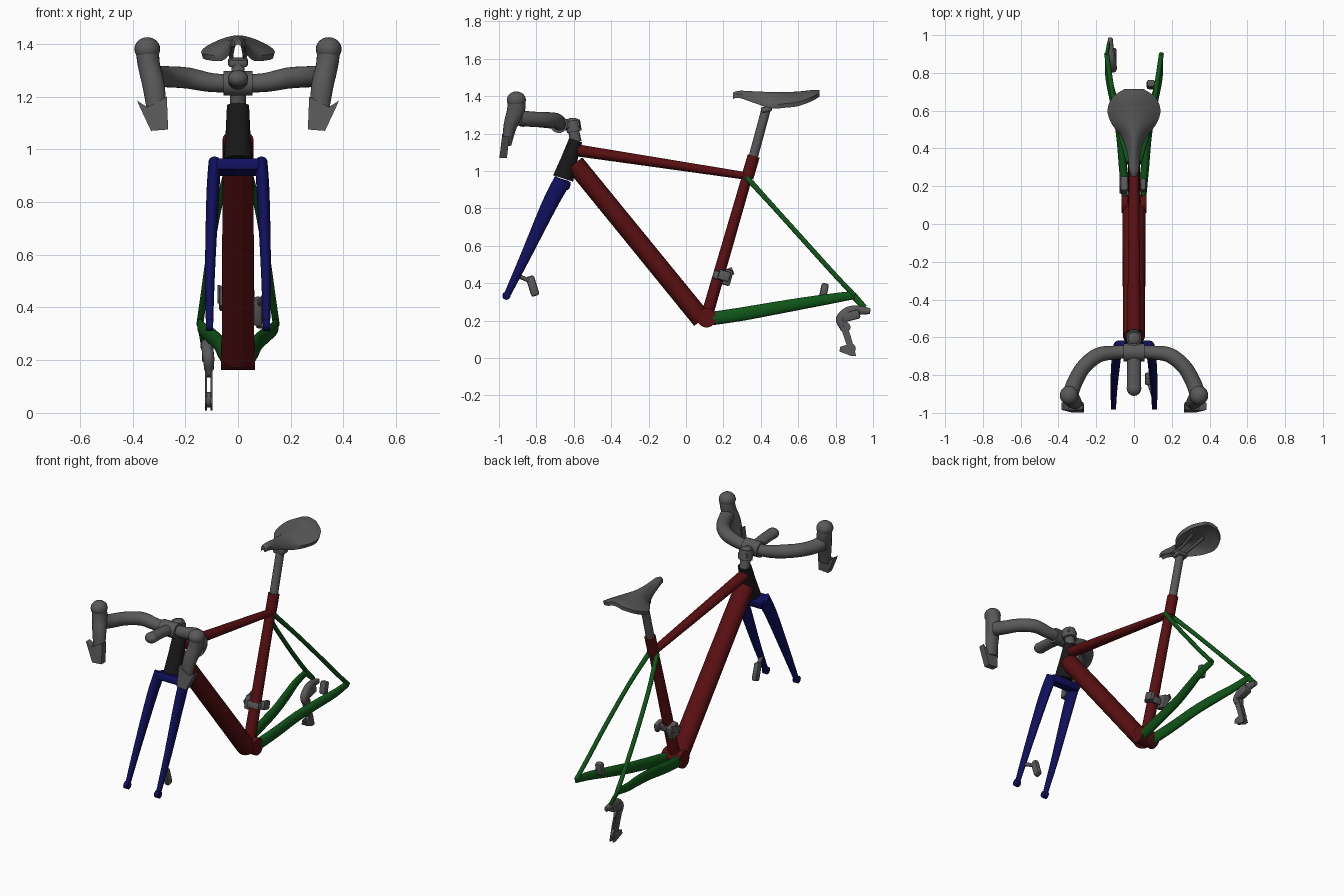
import bpy, bmesh, math
from mathutils import Vector, Matrix

cube = bpy.data.objects.get("Cube")
if cube:
    bpy.data.objects.remove(cube)


def material(name, rgb):
    m = bpy.data.materials.new(name)
    m.use_nodes = True
    m.diffuse_color = (*rgb, 1)
    m.node_tree.nodes["Principled BSDF"].inputs["Base Color"].default_value = (*rgb, 1)
    return m


GREY = material("grey", (0.1, 0.1, 0.1))
RED = material("dark red", (0.1, 0.005, 0.006))
BLUE = material("dark blue", (0.005, 0.005, 0.11))
GREEN = material("dark green", (0.005, 0.09, 0.009))
BLACK = material("black", (0.009, 0.009, 0.009))


def finish(name, bm, mat):
    bmesh.ops.recalc_face_normals(bm, faces=bm.faces)
    me = bpy.data.meshes.new(name)
    bm.to_mesh(me)
    bm.free()
    me.materials.append(mat)
    ob = bpy.data.objects.new(name, me)
    bpy.context.collection.objects.link(ob)
    bpy.ops.object.select_all(action='DESELECT')
    ob.select_set(True)
    bpy.context.view_layer.objects.active = ob
    bpy.ops.object.shade_smooth_by_angle(angle=math.radians(40))
    return ob


def loft(name, rings, mat):
    """Skin closed rings of equal length and cap both ends."""
    bm = bmesh.new()
    loops = [[bm.verts.new(p) for p in ring] for ring in rings]
    n = len(loops[0])
    for a, b in zip(loops, loops[1:]):
        for i in range(n):
            j = (i + 1) % n
            bm.faces.new((a[i], a[j], b[j], b[i]))
    bm.faces.new(loops[0])
    bm.faces.new(loops[-1])
    return finish(name, bm, mat)


def smooth(values, steps=6):
    """Catmull-Rom interpolation of a list of vectors."""
    v = [values[0]] + values + [values[-1]]
    out = []
    for a, b, c, d in zip(v, v[1:], v[2:], v[3:]):
        for k in range(steps):
            t = k / steps
            out.append(b + (c - a) * (t / 2) + (a * 2 - b * 5 + c * 4 - d) * (t * t / 2)
                       + (b * 3 - a - c * 3 + d) * (t ** 3 / 2))
    return out + [values[-1]]


def tube(name, path, mat, ref=(1, 0, 0), curved=False, sides=24):
    """Path entries: x, y, z, radius along ref, radius across it."""
    pts = [Vector(p) if len(p) == 5 else Vector((*p, p[-1])) for p in path]
    if curved:
        pts = smooth(pts)
    rings = []
    for i, p in enumerate(pts):
        t = (pts[min(i + 1, len(pts) - 1)] - pts[max(i - 1, 0)]).to_3d().normalized()
        u = Vector(ref)
        u = (u - t * u.dot(t)).normalized()
        w = t.cross(u)
        ang = [2 * math.pi * k / sides for k in range(sides)]
        rings.append([p.to_3d() + u * p[3] * math.cos(a) + w * p[4] * math.sin(a) for a in ang])
    return loft(name, rings, mat)


def block(name, loc, size, mat, tilt=0.0, bevel=0.01):
    bm = bmesh.new()
    bmesh.ops.create_cube(bm, size=1)
    bmesh.ops.scale(bm, vec=size, verts=bm.verts)
    bmesh.ops.bevel(bm, geom=bm.edges[:], offset=bevel, segments=2, affect='EDGES', profile=0.5)
    bmesh.ops.transform(bm, verts=bm.verts,
                        matrix=Matrix.Translation(loc) @ Matrix.Rotation(tilt, 4, 'X'))
    return finish(name, bm, mat)


def ball(name, loc, radii, mat):
    bm = bmesh.new()
    bmesh.ops.create_uvsphere(bm, u_segments=20, v_segments=12, radius=1)
    bmesh.ops.scale(bm, vec=radii, verts=bm.verts)
    bmesh.ops.translate(bm, vec=loc, verts=bm.verts)
    return finish(name, bm, mat)


# Main frame tubes
tube("head_tube", [(0, -.59, 1.165, .042, .036), (0, -.625, 1.06, .047, .044),
                   (0, -.657, .96, .054, .056)], BLACK)
tube("down_tube", [(0, -.595, 1.04, .058, .052), (0, .085, .205, .062, .053)], RED)
tube("top_tube", [(0, -.58, 1.11, .036, .032), (0, .33, .972, .026, .02)], RED)
tube("seat_tube", [(0, .11, .22, .036, .032), (0, .33, .98, .03, .028)], RED)
tube("seat_collar", [(0, .328, .965, .033), (0, .362, 1.08, .033)], RED)
tube("bottom_bracket", [(-.065, .11, .215, .052), (.065, .11, .215, .052)], RED, ref=(0, 0, 1))

# Fork
block("fork_crown", (0, -.665, .932), (.2, .095, .05), BLUE, tilt=-.3, bevel=.015)
for s, side in ((1, "left"), (-1, "right")):
    tube("fork_leg_" + side, [(s * .088, -.66, .95, .024, .046), (s * .096, -.73, .82, .024, .042),
                              (s * .106, -.86, .54, .019, .028), (s * .108, -.955, .34, .014, .018)],
         BLUE, curved=True)
    tube("fork_dropout_" + side, [(s * .095, -.96, .333, .022), (s * .122, -.96, .333, .022)],
         BLUE, ref=(0, 0, 1))

    # Rear stays
    tube("chainstay_" + side, [(s * .04, .13, .21, .024, .036), (s * .058, .3, .235, .022, .036),
                               (s * .075, .48, .267, .021, .034), (s * .105, .64, .295, .021, .031),
                               (s * .135, .78, .318, .017, .027), (s * .144, .9, .337, .01, .022)],
         GREEN, curved=True)
    tube("seatstay_" + side, [(s * .025, .325, .965, .015), (s * .07, .475, .8, .013),
                              (s * .108, .66, .595, .013), (s * .13, .8, .44, .013),
                              (s * .145, .9, .335, .013)], GREEN, curved=True)

    # Drop bar, hoods and levers
    tube("handlebar_" + side, [(0, -.675, 1.25, .033), (s * .1, -.68, 1.253, .036),
                               (s * .19, -.695, 1.27, .04), (s * .265, -.755, 1.275, .04),
                               (s * .31, -.83, 1.277, .041), (s * .333, -.89, 1.285, .042)],
         GREY, ref=(0, 0, 1), curved=True)
    tube("hood_" + side, [(s * .345, -.905, 1.39, .045), (s * .338, -.91, 1.32, .042, .048),
                          (s * .32, -.94, 1.24, .042, .036), (s * .308, -.958, 1.14, .036, .024)],
         GREY, curved=True)
    ball("hood_tip_" + side, (s * .344, -.907, 1.38), (.049, .051, .045), GREY)
    outline = [(.27, 1.2), (.345, 1.16), (.383, 1.185), (.37, 1.155), (.33, 1.07), (.265, 1.075)]
    loft("brake_lever_" + side,
         [[(s * x, -.968 + .12 * (z - 1.15) + d, z) for x, z in outline] for d in (-.02, .02)], GREY)

    # Saddle rails
    tube("saddle_rail_" + side, [(s * .018, .33, 1.4, .009), (s * .026, .4, 1.36, .009),
                                 (s * .026, .46, 1.355, .009), (s * .04, .6, 1.395, .009)],
         GREY, curved=True, sides=10)

# Rear hanger
tube("derailleur_hanger", [(-.145, .89, .338, .01, .02), (-.135, .955, .27, .008, .015)], GREEN)

# Steerer, stem and front mount
tube("headset_spacers", [(0, -.588, 1.155, .03), (0, -.606, 1.235, .03)], GREY)
tube("stem_clamp", [(0, -.597, 1.21, .044, .04), (0, -.607, 1.27, .04)], GREY)
ball("stem_cap", (0, -.605, 1.268), (.032, .034, .016), GREY)
tube("stem", [(0, -.57, 1.243, .034, .024), (0, -.7, 1.25, .038, .036)], GREY)
tube("bar_clamp", [(-.055, -.68, 1.25, .047), (.055, -.68, 1.25, .047)], GREY, ref=(0, 0, 1))
tube("front_mount", [(0, -.7, 1.255, .036, .03), (0, -.8, 1.265, .037, .03),
                     (0, -.875, 1.268, .038, .03)], GREY)
ball("front_mount_tip", (0, -.87, 1.268), (.039, .04, .032), GREY)

# Seatpost and saddle
tube("seatpost", [(0, .35, 1.04, .025), (0, .427, 1.325, .025)], GREY)
block("seatpost_clamp", (0, .43, 1.33), (.075, .06, .03), GREY, tilt=.2)
stations = [Vector(v) for v in ((.252, .014, 1.42, .012), (.29, .026, 1.429, .018),
                                (.38, .037, 1.425, .045), (.46, .066, 1.422, .065),
                                (.53, .118, 1.422, .062), (.6, .14, 1.425, .056),
                                (.67, .115, 1.432, .038), (.715, .05, 1.432, .012))]
across = [k / 6 for k in range(-6, 7)]
rings = []
for y, w, top, droop in smooth(stations):
    upper = [(w * u, y, top - droop * abs(u) ** 1.7) for u in across]
    lower = [(w * .95 * u, y, top - .022 - droop * abs(u) ** 1.7) for u in reversed(across)]
    rings.append(upper + lower)
loft("saddle", rings, GREY)

# Disc brake calipers
block("front_caliper", (.075, -.82, .385), (.035, .045, .11), GREY, tilt=.3, bevel=.012)
tube("front_caliper_mount", [(.1, -.9, .44, .012), (.078, -.83, .41, .012)], GREY, sides=10)
block("rear_caliper", (.09, .738, .36), (.045, .04, .08), GREY, tilt=-.2, bevel=.012)

# Front derailleur around the seat tube
block("front_derailleur_band", (0, .178, .44), (.085, .07, .045), GREY, tilt=-.28)
block("front_derailleur_body", (-.052, .205, .435), (.04, .08, .085), GREY, tilt=-.28)
block("front_derailleur_link", (.048, .205, .44), (.03, .065, .055), GREY, tilt=-.28)
block("front_derailleur_cage", (-.073, .21, .45), (.01, .09, .04), GREY, tilt=.4, bevel=.003)

# Rear derailleur: body, arm, cage plates and pulleys
tube("rear_derailleur_arm", [(-.125, .985, .25, .012, .016), (-.125, .93, .255, .018, .024),
                             (-.118, .87, .25, .022, .026), (-.112, .825, .21, .022, .024),
                             (-.11, .84, .165, .018, .02)], GREY, curved=True, sides=14)
block("rear_derailleur_body", (-.115, .88, .225), (.045, .1, .05), GREY, tilt=.25)
cage = [(.815, .2), (.85, .2), (.88, .12), (.91, .01), (.885, .01), (.82, .035), (.825, .06), (.858, .07)]
for x in (-.122, -.1):
    loft("derailleur_cage", [[(x + d, y, z) for y, z in cage] for d in (-.004, .004)], GREY)
for y, z in ((.85, .165), (.878, .05)):
    tube("derailleur_pulley", [(-.119, y, z, .03), (-.103, y, z, .03)], GREY, ref=(0, 0, 1), sides=12)
